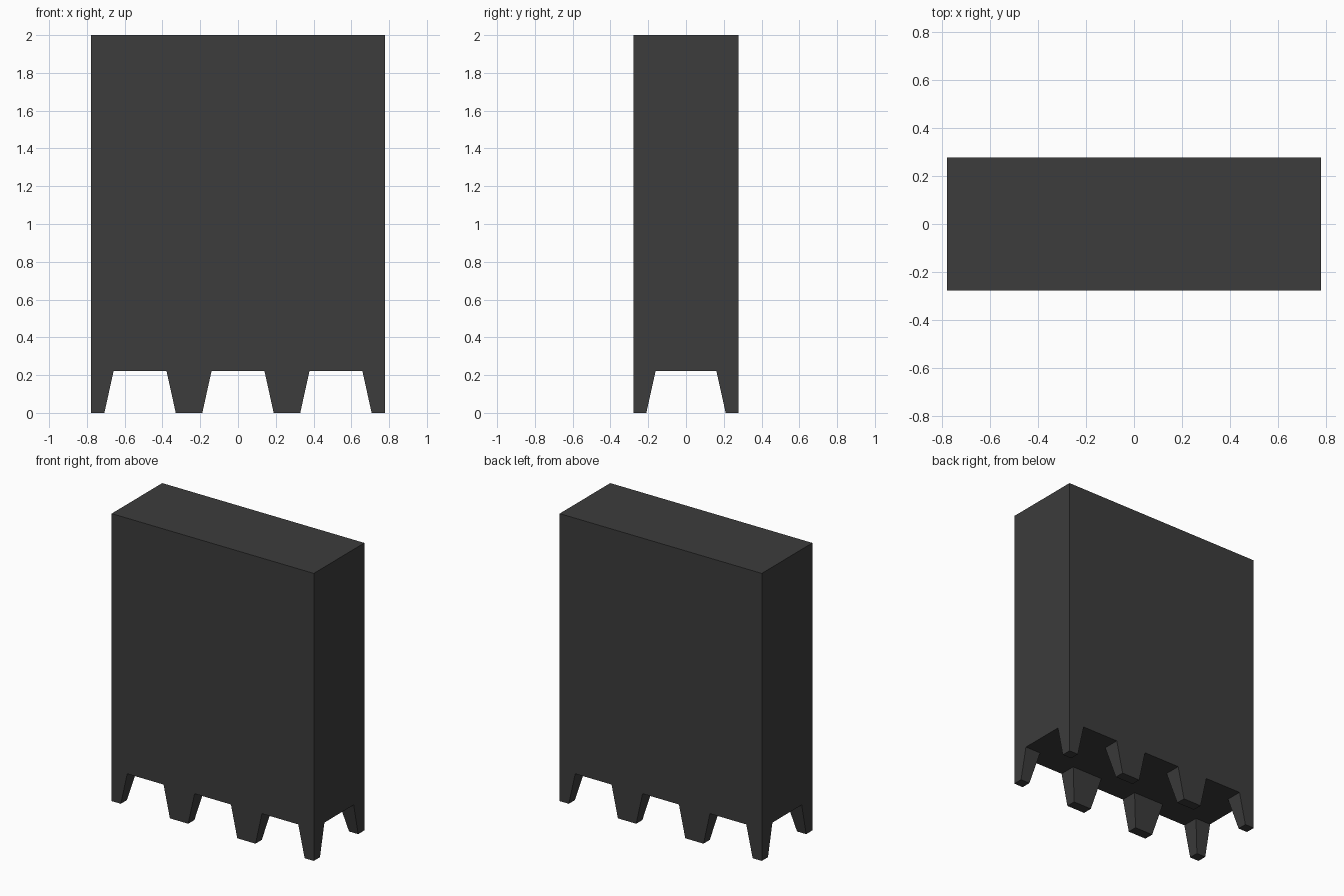
import bpy
import bmesh

if "Cube" in bpy.data.objects:
    bpy.data.objects.remove(bpy.data.objects["Cube"])

HX, HY, TOP, LEG = 0.7778, 0.2778, 2.0, 0.222

charcoal = bpy.data.materials.new("charcoal")
charcoal.diffuse_color = (0.045, 0.045, 0.045, 1)
charcoal.use_nodes = True
charcoal.node_tree.nodes["Principled BSDF"].inputs["Base Color"].default_value = charcoal.diffuse_color


def prism(name, profile, axis, length):
    """Extrude a closed profile of (side, z) points symmetrically along an axis."""
    bm = bmesh.new()
    verts = [bm.verts.new((-length, s, z) if axis == 'X' else (s, -length, z))
             for s, z in profile]
    face = bm.faces.new(verts)
    res = bmesh.ops.extrude_face_region(bm, geom=[face])
    moved = [g for g in res["geom"] if isinstance(g, bmesh.types.BMVert)]
    shift = (2 * length, 0, 0) if axis == 'X' else (0, 2 * length, 0)
    bmesh.ops.translate(bm, verts=moved, vec=shift)
    bmesh.ops.recalc_face_normals(bm, faces=bm.faces)
    mesh = bpy.data.meshes.new(name)
    bm.to_mesh(mesh)
    bm.free()
    obj = bpy.data.objects.new(name, mesh)
    bpy.context.collection.objects.link(obj)
    obj.data.materials.append(charcoal)
    return obj


def gap_profile(centre, top_half, flare=0.049):
    """Trapezoid gap between two tapered legs, carried below the floor."""
    drop = 0.1
    low = top_half + flare * (LEG + drop) / LEG
    return [(centre - low, -drop), (centre + low, -drop),
            (centre + top_half, LEG), (centre - top_half, LEG)]


# Tall block
block = prism("block_with_legs", [(-HX, 0), (HX, 0), (HX, TOP), (-HX, TOP)], 'Y', HY)

# Gaps between the legs: three front to back, one along the length
cutters = [prism("gap_cutter", gap_profile(c, 0.14), 'Y', 1.0)
           for c in (-0.5185, 0, 0.5185)]
cutters.append(prism("lengthwise_gap_cutter", gap_profile(0, 0.161), 'X', 1.5))

for cutter in cutters:
    mod = block.modifiers.new("leg_gap", 'BOOLEAN')
    mod.operation, mod.solver, mod.object = 'DIFFERENCE', 'EXACT', cutter

# Apply the cuts and remove the cutters
bpy.context.view_layer.objects.active = block
block.select_set(True)
for mod in list(block.modifiers):
    bpy.ops.object.modifier_apply(modifier=mod.name)
for cutter in cutters:
    bpy.data.objects.remove(cutter)
